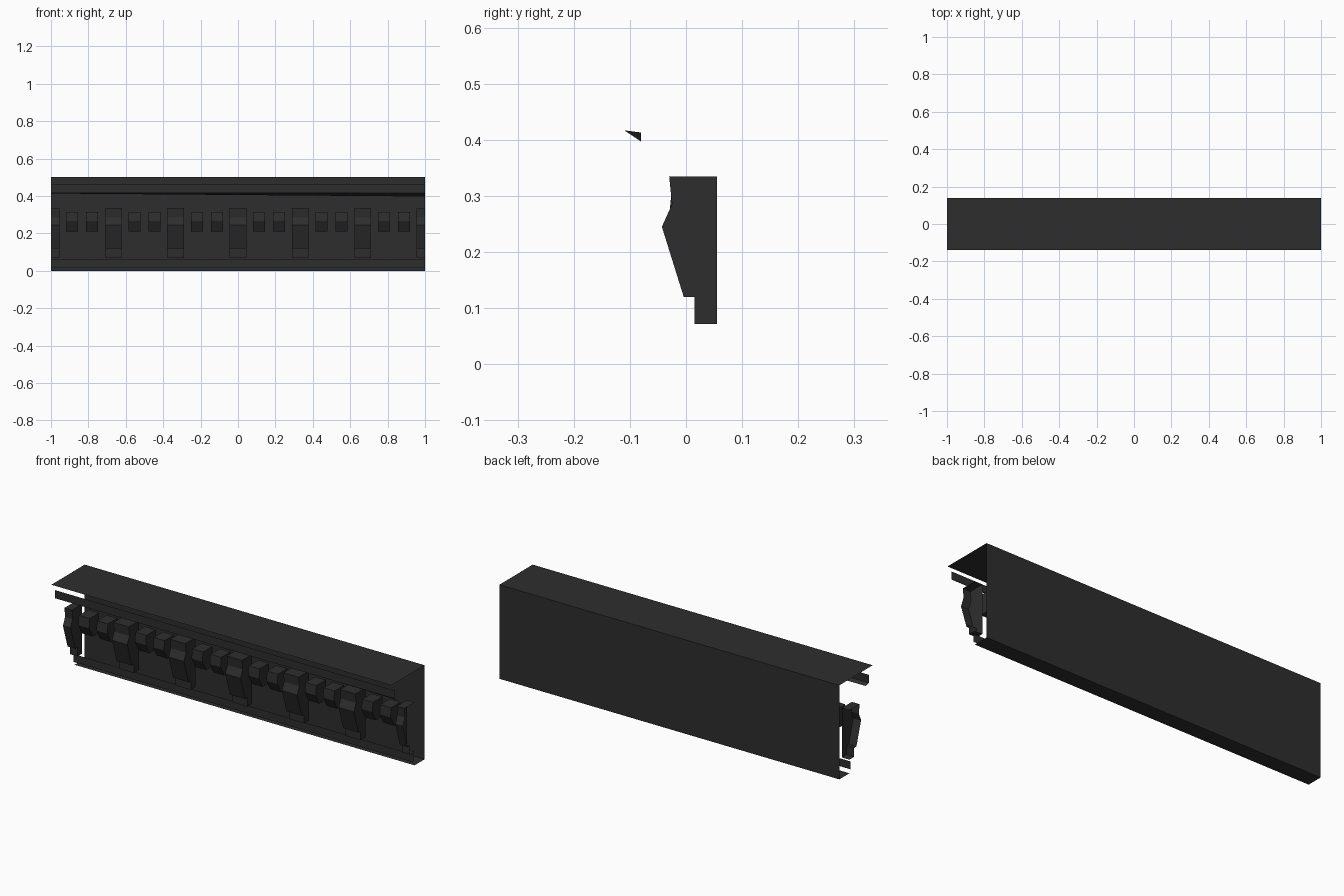
import bpy, bmesh

if "Cube" in bpy.data.objects:
    bpy.data.objects.remove(bpy.data.objects["Cube"])

# One dark flat colour for the whole cornice
mat = bpy.data.materials.new("dark_grey")
mat.diffuse_color = (0.027, 0.027, 0.027, 1)
mat.use_nodes = True
mat.node_tree.nodes["Principled BSDF"].inputs["Base Color"].default_value = mat.diffuse_color


def finish(name, bm, recalc=False):
    if recalc:
        bmesh.ops.recalc_face_normals(bm, faces=bm.faces[:])
    me = bpy.data.meshes.new(name)
    bm.to_mesh(me)
    bm.free()
    me.materials.append(mat)
    ob = bpy.data.objects.new(name, me)
    bpy.context.collection.objects.link(ob)
    return ob


def sheet(name, a, b, b_right=None):
    """Flat strip running the full length, between (y, z) points a and b."""
    c = b_right or b
    bm = bmesh.new()
    pts = [(-1, *a), (1, *a), (1, *c), (-1, *b)]
    bm.faces.new([bm.verts.new(p) for p in pts])
    return finish(name, bm)


def block(name, profile, x0, x1):
    """Extruded (y, z) profile, open at the back and where cut at x = +-1."""
    bm = bmesh.new()
    left = [bm.verts.new((x0, y, z)) for y, z in profile]
    right = [bm.verts.new((x1, y, z)) for y, z in profile]
    for i in range(len(profile) - 1):
        bm.faces.new((left[i], right[i], right[i + 1], left[i + 1]))
    if x0 > -0.999:
        bm.faces.new(left)
    if x1 < 0.999:
        bm.faces.new(right[::-1])
    bm.normal_update()
    # Orient faces so the front ones look toward -y
    if sum(f.normal.y * f.calc_area() for f in bm.faces) > 0:
        bmesh.ops.reverse_faces(bm, faces=bm.faces[:])
    return finish(name, bm)


# Large backing sheets
sheet("top_board", (-0.14, 0.5), (0.14, 0.5))
sheet("back_board", (0.14, 0.5), (0.14, 0.0))
sheet("bottom_board", (0.14, 0.0), (0.055, 0.0))

# Crown strip with its uneven soffit, and the lower strip
sheet("crown_strip", (-0.11, 0.417), (-0.11, 0.46))
sheet("crown_soffit", (-0.08, 0.413), (-0.11, 0.417))
bpy.data.objects["crown_soffit"].data.vertices[1].co.z = 0.397
sheet("lower_strip", (0.047, 0.018), (0.047, 0.06))

# Brackets every third of a unit, the end ones cut in half
bracket = [(0.055, 0.335), (-0.03, 0.335), (-0.025, 0.285), (-0.043, 0.245),
           (-0.004, 0.12), (0.015, 0.12), (0.015, 0.072), (0.055, 0.072)]
for i in range(7):
    cx = -1 + i / 3
    block("bracket", bracket, max(cx - 0.045, -1), min(cx + 0.045, 1))

# Pairs of small dentils between the brackets
dentil = [(0.055, 0.315), (-0.025, 0.315), (-0.03, 0.265), (0.0, 0.21), (0.055, 0.21)]
for i in range(6):
    for off in (0.113, 0.22):
        cx = -1 + i / 3 + off
        block("dentil", dentil, cx - 0.032, cx + 0.032)
